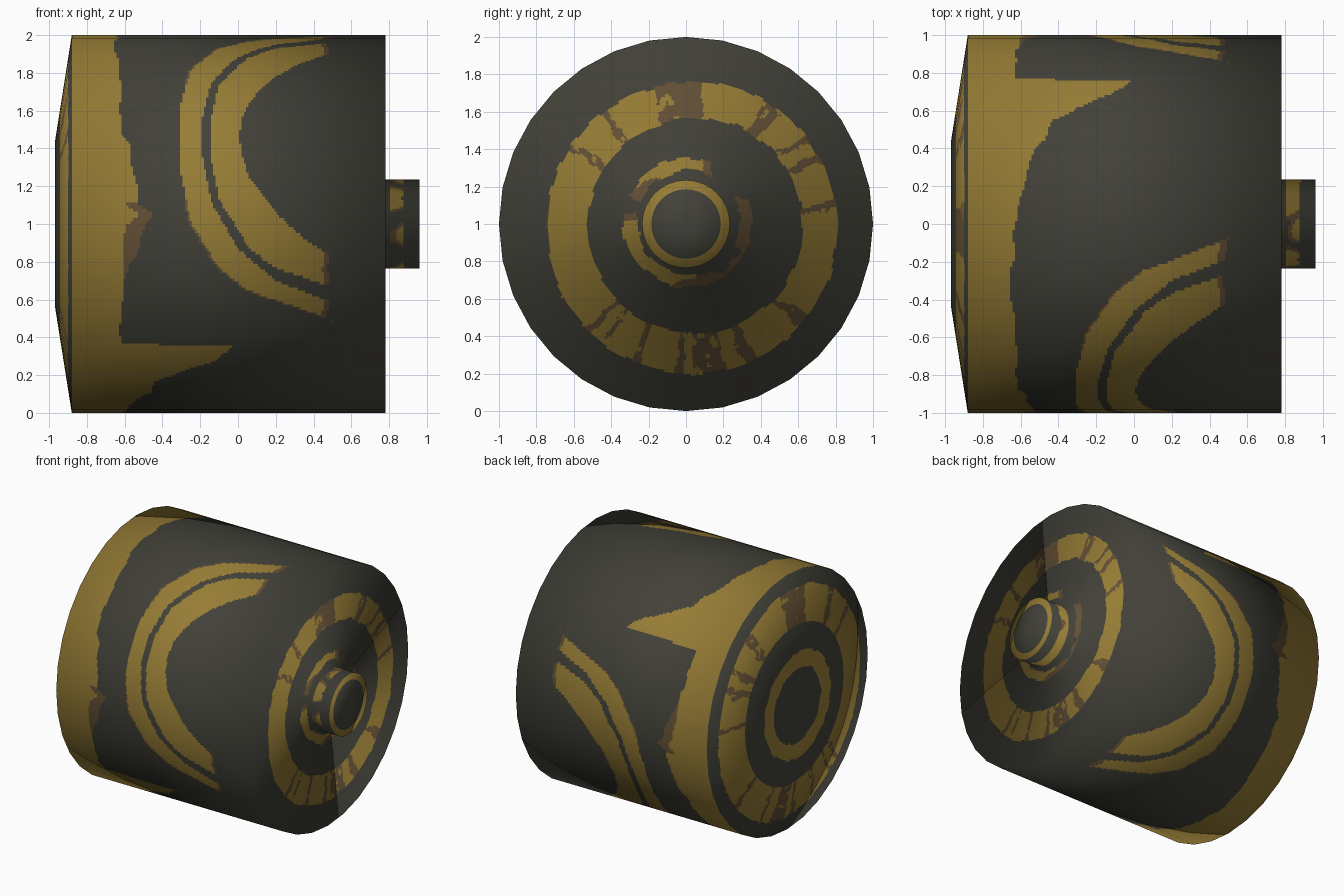
import bpy
import math
from mathutils import Vector, noise

if "Cube" in bpy.data.objects:
    bpy.data.objects.remove(bpy.data.objects["Cube"], do_unlink=True)

SIDES, SUB, STEP = 32, 12, 0.0125
DARK, GOLD, BROWN = range(3)


def material(name, rgb):
    mat = bpy.data.materials.new(name)
    mat.use_nodes = True
    mat.diffuse_color = (*rgb, 1)
    bsdf = mat.node_tree.nodes["Principled BSDF"]
    bsdf.inputs["Base Color"].default_value = (*rgb, 1)
    bsdf.inputs["Roughness"].default_value = 0.8
    return mat


MATERIALS = [material("dark grey", (.054, .053, .041)),
             material("worn gold", (.305, .202, .036)),
             material("faded brown", (.127, .08, .037))]


def interp(points, u):
    for (a, p), (b, q) in zip(points, points[1:]):
        if u <= b:
            return p + (q - p) * max(0, u - a) / (b - a)
    return points[-1][1]


def wobble(c, scale=9):
    return noise.noise(c * scale)


# Profile (x, radius) turned about the x axis, and softened corner normals
PROFILE = [Vector(p) for p in [(-.97, .015), (-.97, .43), (-.88, 1), (.78, 1),
                               (.78, .235), (.96, .235), (.96, .015)]]
SEG = [Vector((a.y - b.y, b.x - a.x)).normalized()
       for a, b in zip(PROFILE, PROFILE[1:])]
NORMALS = [SEG[0]] + [(a + b).normalized() for a, b in zip(SEG, SEG[1:])] + [SEG[-1]]

# Many-sided ring, each side divided finely: (y, z) at unit radius
CORNERS = [Vector((-math.cos(a), math.sin(a))) for a in
           (math.tau * k / SIDES for k in range(SIDES + 1))]
RING = [CORNERS[k].lerp(CORNERS[k + 1], s / SUB)
        for k in range(SIDES) for s in range(SUB)]


def turned_part(name, first, last, paint, cap=None):
    rows = []
    for k in range(first, last):
        n = math.ceil((PROFILE[k + 1] - PROFILE[k]).length / STEP)
        for s in range(n + (k == last - 1)):
            rows.append((PROFILE[k].lerp(PROFILE[k + 1], s / n),
                         NORMALS[k].lerp(NORMALS[k + 1], s / n).normalized()))
    verts, normals, faces = [], [], []
    for p, n in rows:
        for d in RING:
            e = d.normalized()
            verts.append((p.x, p.y * d.x, p.y * d.y + 1))
            normals.append((n.x, n.y * e.x, n.y * e.y))
    m = len(RING)
    for i in range(len(rows) - 1):
        for j in range(m):
            k = (j + 1) % m
            faces.append((i * m + j, i * m + m + j, i * m + m + k, i * m + k))
    if cap == "start":
        faces.append(tuple(range(m)))
    if cap == "end":
        faces.append(tuple(reversed(range(len(verts) - m, len(verts)))))
    mesh = bpy.data.meshes.new(name)
    mesh.from_pydata(verts, [], faces)
    for mat in MATERIALS:
        mesh.materials.append(mat)
    mesh.polygons.foreach_set("use_smooth", [True] * len(faces))
    mesh.polygons.foreach_set("material_index",
                              [paint(f.center - Vector((0, 0, 1))) for f in mesh.polygons])
    mesh.normals_split_custom_set_from_vertices(normals)
    obj = bpy.data.objects.new(name, mesh)
    bpy.context.collection.objects.link(obj)


# Ragged edge of the gold band: x against the angle over half a turn
BAND = [(0, -.5), (3, -.44), (6, -.52), (12, -.53), (24, -.57), (30, -.62),
        (53, -.63), (76, -.65), (90, -.62), (103, -.58), (112, -.54), (117, -.46),
        (123, -.44), (128, -.3), (134, -.12), (139.5, -.02), (140.5, -.62),
        (146, -.63), (156, -.62), (168, -.58), (173, -.52), (180, -.5)]
# Edges of the two crescent stripes: x against the angle from their middle
CRESCENT = [[(0, -.31), (10, -.31), (27, -.25), (41, -.1), (48, .05), (58, .5)],
            [(0, -.19), (6, -.19), (21, -.14), (35, 0), (45, .2), (52, .5)],
            [(0, -.145), (6, -.145), (20, -.1), (35, .06), (41, .2), (47, .49)],
            [(0, .01), (5, .015), (13, .06), (24, .2), (32, .35), (37, .48)]]


def paint_body(c):
    angle = math.degrees(math.atan2(c.z, -c.y)) % 180
    edge = interp(BAND, angle) + .02 * wobble(c)
    if c.x < edge:
        worn = c.x > edge - .08 and (angle < 7 or angle > 156)
        return BROWN if worn and c.x > -.6 else GOLD
    u = abs((angle - 27.5 + 90) % 180 - 90)
    a, b, d, e = (interp(line, u) for line in CRESCENT)
    tip = .48 + .03 * wobble(c)
    if c.x < tip and (u < 58 and a < c.x < b or u < 47 and d < c.x < e):
        return BROWN if c.x > tip - .03 else GOLD
    # A thin faded border on the outer side of the crescent
    return BROWN if u < 59 and a - .012 < c.x < a and u > 20 else DARK


# Faded sectors of the end rings: start angle and width in degrees
SECTORS = [(5, 3), (24, 4), (34, 3), (50, 7), (83, 20), (125, 4), (145, 3),
           (226, 3), (234, 2), (248, 4), (267, 3), (274, 12), (293, 4), (318, 4)]


def worn_ring(c):
    angle = math.degrees(math.atan2(c.z, c.y)) + 3 * wobble(c, 12)
    for start, width in SECTORS:
        if (angle - start) % 360 < width:
            return GOLD if wobble(c, 20) > .38 else BROWN
    return GOLD


def paint_front_cap(c):
    big = math.hypot(c.y - .03, c.z + .02) + .015 * wobble(c)
    if math.hypot(c.y - .05, c.z + .01) + .015 * wobble(c) > .575 and big < .78:
        return worn_ring(c)
    small = math.hypot(c.y - .01, c.z - .01) + .02 * wobble(c)
    if .275 < small < .345:
        w = wobble(c, 7)
        return DARK if w < -.42 else GOLD if w > -.02 else BROWN
    return DARK


def paint_back_cap(c):
    r = math.hypot(c.y, c.z) + .01 * wobble(c)
    if .61 < r < .88:
        return worn_ring(c)
    return GOLD if .29 < r < .41 else DARK


def paint_knob(c):
    r = math.hypot(c.y, c.z)
    if c.x > .955:
        return GOLD if r > .18 else DARK
    if .8 < c.x < .875 + .015 * wobble(c):
        w = wobble(c, 8)
        return DARK if w < -.3 else GOLD if w > -.1 else BROWN
    return DARK


turned_part("back_end_cap", 0, 2, paint_back_cap, "start")
turned_part("drum_body", 2, 3, paint_body)
turned_part("front_end_cap", 3, 4, paint_front_cap)
turned_part("end_knob", 4, 6, paint_knob, "end")
